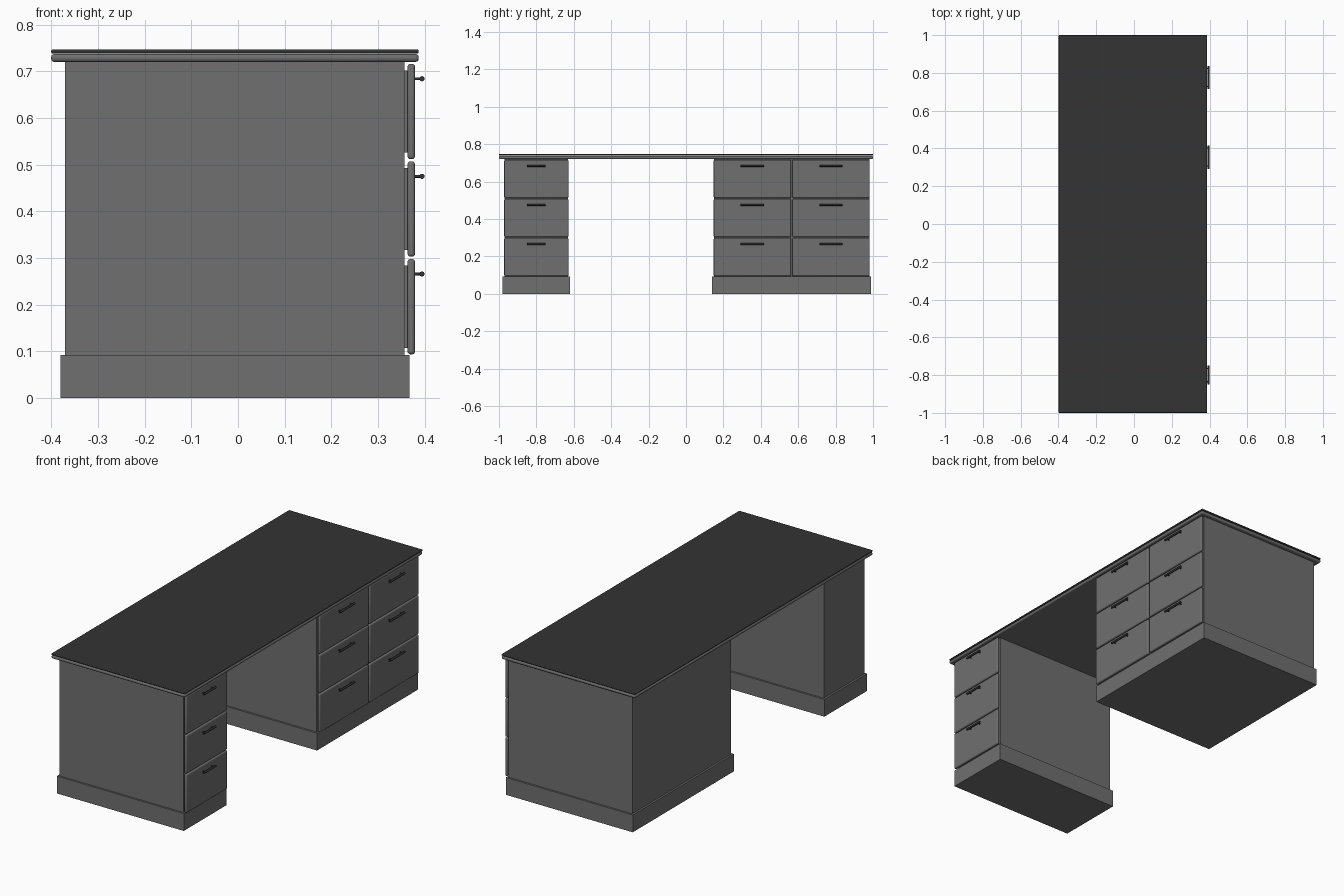
import bpy
from mathutils import Vector

cube = bpy.data.objects.get("Cube")
if cube:
    bpy.data.objects.remove(cube, do_unlink=True)


def material(name, value):
    m = bpy.data.materials.new(name)
    colour = (value, value, value, 1)
    m.diffuse_color = colour
    m.use_nodes = True
    m.node_tree.nodes["Principled BSDF"].inputs["Base Color"].default_value = colour
    return m


grey = material("grey wood", 0.16)
dark = material("dark worktop", 0.033)


def box(name, lo, hi, mat, bevel=0, segments=3):
    lo, hi = Vector(lo), Vector(hi)
    bpy.ops.mesh.primitive_cube_add(size=1, location=(lo + hi) / 2)
    ob = bpy.context.object
    ob.name = name
    ob.scale = hi - lo
    bpy.ops.object.transform_apply(location=False, rotation=False, scale=True)
    ob.data.materials.append(mat)
    if bevel:
        mod = ob.modifiers.new("rounded edges", "BEVEL")
        mod.width = bevel
        mod.segments = segments
        bpy.ops.object.shade_smooth_by_angle()
    return ob


def rod(name, a, b, radius, mat):
    a, b = Vector(a), Vector(b)
    bpy.ops.mesh.primitive_cylinder_add(vertices=16, radius=radius, depth=(b - a).length,
                                        location=(a + b) / 2)
    ob = bpy.context.object
    ob.name = name
    ob.rotation_euler = (b - a).to_track_quat("Z", "Y").to_euler()
    ob.data.materials.append(mat)
    bpy.ops.object.shade_smooth_by_angle()


# Worktop: rounded lower slab, thin dark upper slab
box("worktop_lower", (-0.4, -1, 0.72), (0.387, 1, 0.737), grey, 0.007)
box("worktop_upper", (-0.4, -1, 0.738), (0.387, 1, 0.747), dark, 0.004)


def drawer(name, y0, y1, z0, handle_half):
    z1 = z0 + 0.204
    box(name + "_front", (0.363, y0, z0), (0.379, y1, z1), grey, 0.006)
    box(name + "_backing", (0.352, y0 + 0.014, z0 + 0.014),
        (0.366, y1 - 0.014, z1 - 0.014), grey)
    # Bar handle on two posts
    y, z, x = (y0 + y1) / 2, z1 - 0.032, 0.394
    rod(name + "_handle", (x, y - handle_half, z), (x, y + handle_half, z), 0.0055, dark)
    for side in (-1, 1):
        yp = y + side * (handle_half - 0.015)
        rod(name + "_handle_post", (0.376, yp, z), (x, yp, z), 0.003, dark)


def pedestal(name, y0, y1, columns, handle_half):
    box(name + "_plinth", (-0.38, y0, 0), (0.367, y1, 0.092), grey)
    box(name + "_body", (-0.37, y0 + 0.01, 0.09), (0.357, y1 - 0.01, 0.722), grey)
    for c, (a, b) in enumerate(columns):
        for row in range(3):
            drawer(f"{name}_drawer_{c}_{row}", a, b, 0.094 + row * 0.209, handle_half)


pedestal("narrow_pedestal", -0.98, -0.62, [(-0.972, -0.628)], 0.05)
pedestal("wide_pedestal", 0.14, 0.99, [(0.148, 0.561), (0.569, 0.982)], 0.062)
